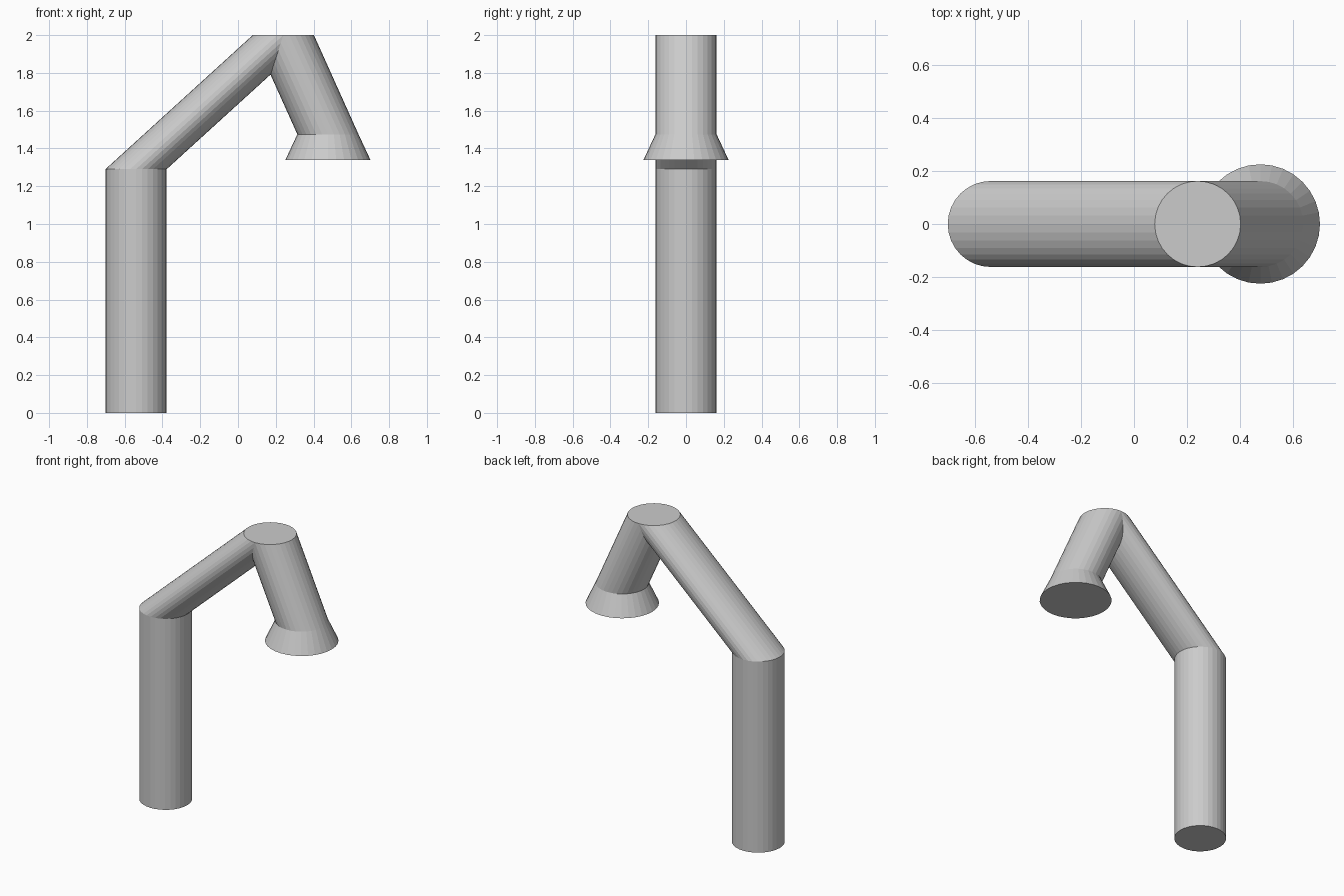
import bpy
import bmesh
from math import cos, sin, tau

SIDES = 32
R = 0.162

cube = bpy.data.objects.get("Cube")
if cube:
    bpy.data.objects.remove(cube)

grey = bpy.data.materials.new("plain grey")
grey.use_nodes = True
colour = (0.6, 0.6, 0.6, 1)
grey.diffuse_color = colour
grey.node_tree.nodes["Principled BSDF"].inputs["Base Color"].default_value = colour


def tube(name, start, end, cap_start=False, cap_end=False):
    """Straight or slanted tube between two level rings, each (x, z, radius)."""
    bm = bmesh.new()
    rings = []
    for x, z, r in (start, end):
        angles = [tau * i / SIDES for i in range(SIDES)]
        rings.append([bm.verts.new((x + r * cos(a), r * sin(a), z)) for a in angles])
    low, high = rings
    for i in range(SIDES):
        j = (i + 1) % SIDES
        bm.faces.new((low[i], low[j], high[j], high[i]))
    if cap_start:
        bm.faces.new(low[::-1])
    if cap_end:
        bm.faces.new(high)
    mesh = bpy.data.meshes.new(name)
    bm.to_mesh(mesh)
    bm.free()
    mesh.materials.append(grey)
    obj = bpy.data.objects.new(name, mesh)
    bpy.context.collection.objects.link(obj)
    return obj


# Ring positions where the sections meet
base = (-0.54, 0, R)
shoulder = (-0.54, 1.29, R)
elbow = (0.24, 2, R)
neck = (0.476, 1.475, R)
mouth = (0.476, 1.34, 0.225)

# Upright, slanted arm, drooping arm and flared end
tube("post", base, shoulder, cap_start=True)
tube("upper_arm", shoulder, elbow, cap_end=True)
tube("lower_arm", neck, elbow)
tube("flared_nozzle", mouth, neck, cap_start=True)
